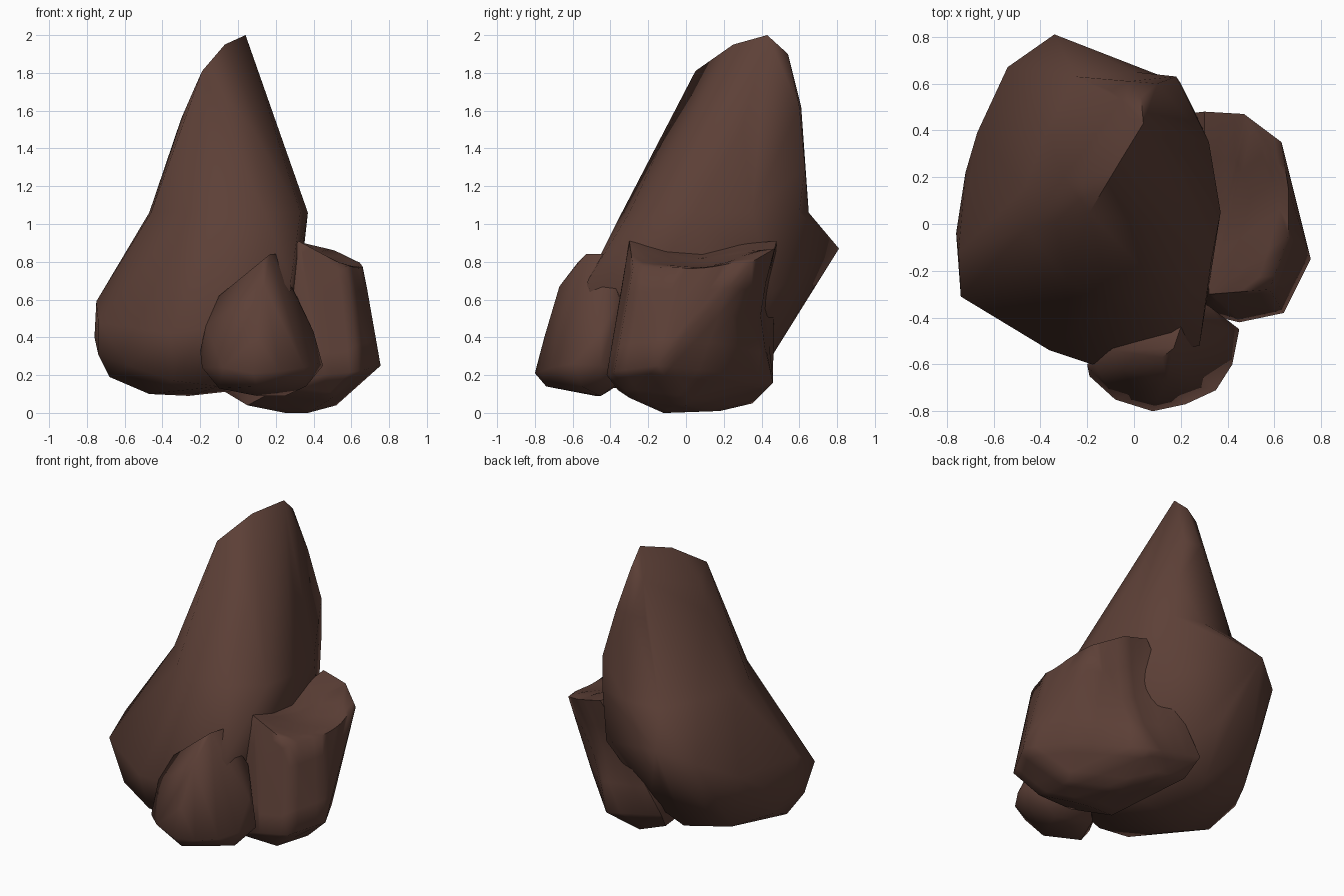
import bpy, bmesh, math
from mathutils import Vector

# One flat brown for the whole rock cluster
brown = bpy.data.materials.new("rock_brown")
brown.diffuse_color = (0.109, 0.051, 0.038, 1.0)


def rock(name, *groups, seam=None, dents=(), angle=62):
    """Build a boulder from stacked convex hulls; a shared planar ring at
    height `seam` is opened so the stacked parts weld into one skin.
    Each dent is (centre, push, radius) and hollows the surface softly."""
    bm = bmesh.new()
    for pts in groups:
        part = bmesh.new()
        for p in pts:
            part.verts.new(p)
        bmesh.ops.convex_hull(part, input=part.verts[:])
        loose = [v for v in part.verts if not v.link_faces]
        bmesh.ops.delete(part, geom=loose, context='VERTS')
        if seam is not None:
            caps = [f for f in part.faces
                    if all(abs(v.co.z - seam) < 1e-4 for v in f.verts)]
            bmesh.ops.delete(part, geom=caps, context='FACES')
        tmp = bpy.data.meshes.new("tmp")
        part.to_mesh(tmp)
        part.free()
        bm.from_mesh(tmp)
        bpy.data.meshes.remove(tmp)
    bmesh.ops.remove_doubles(bm, verts=bm.verts[:], dist=0.001)
    if dents:
        bmesh.ops.subdivide_edges(bm, edges=bm.edges[:], cuts=3, use_grid_fill=True)
        for centre, push, radius in dents:
            for v in bm.verts:
                k = max(0.0, 1 - ((v.co - Vector(centre)).length / radius) ** 2)
                v.co += Vector(push) * k
    bmesh.ops.recalc_face_normals(bm, faces=bm.faces[:])
    me = bpy.data.meshes.new(name)
    bm.to_mesh(me)
    bm.free()
    me.materials.append(brown)
    ob = bpy.data.objects.new(name, me)
    bpy.context.collection.objects.link(ob)
    bpy.ops.object.select_all(action='DESELECT')
    ob.select_set(True)
    bpy.context.view_layer.objects.active = ob
    bpy.ops.object.shade_smooth_by_angle(angle=math.radians(angle))
    return ob


# Tall leaning boulder: waist ring, spire above, bulky foot below
S = 1.06
waist = [(x, y, S) for x, y in (
    (0.37, 0.05), (0.33, -0.16), (0.14, -0.30), (-0.10, -0.34), (-0.28, -0.25),
    (-0.46, -0.02), (-0.47, 0.15), (-0.37, 0.40), (-0.25, 0.63), (0.0, 0.65),
    (0.20, 0.60), (0.32, 0.35))]
spire = [
    (0.04, 0.43, 2.0), (-0.07, 0.25, 1.95), (-0.19, 0.05, 1.81), (-0.23, 0.2, 1.72),
    (0.03, 0.54, 1.90), (-0.05, 0.53, 1.84), (-0.02, 0.61, 1.62), (0.10, 0.60, 1.62),
    (-0.10, 0.57, 1.6), (-0.30, 0.2, 1.56), (-0.24, -0.04, 1.52), (-0.39, 0.15, 1.25),
    (0.08, 0.0, 1.5), (0.18, 0.63, 1.3), (-0.14, 0.61, 1.33), (0.2, 0.3, 1.52)]
foot = [
    (-0.34, 0.81, 0.87), (-0.54, 0.67, 0.78), (-0.67, 0.39, 0.62), (-0.72, 0.22, 0.5),
    (-0.74, -0.31, 0.48), (-0.75, -0.12, 0.59), (-0.76, -0.04, 0.40), (-0.74, -0.20, 0.31),
    (-0.72, 0.1, 0.28), (-0.68, -0.1, 0.19), (-0.58, 0.35, 0.25), (-0.47, -0.1, 0.10),
    (-0.26, 0.0, 0.09), (-0.36, -0.54, 0.42), (-0.18, -0.60, 0.45), (-0.34, -0.46, 0.17),
    (-0.1, -0.45, 0.14), (0.28, -0.52, 0.70), (0.25, -0.45, 0.3), (0.1, 0.0, 0.13),
    (-0.25, 0.38, 0.18), (0.0, 0.38, 0.28), (-0.22, 0.57, 0.50), (0.27, 0.46, 0.64),
    (0.0, 0.62, 0.8), (0.33, 0.1, 0.7), (-0.58, -0.38, 0.25), (-0.5, 0.5, 0.4)]
rock("tall_boulder", waist + spire, waist + foot, seam=S)

# Blocky boulder on the right, hollowed on top and at the back
rock("side_boulder", [
    (0.32, -0.30, 0.91), (0.30, 0.48, 0.91), (0.47, 0.47, 0.87), (0.51, 0.40, 0.86),
    (0.63, 0.35, 0.80), (0.66, 0.15, 0.79), (0.66, -0.05, 0.79), (0.58, -0.28, 0.77),
    (0.40, -0.34, 0.66), (0.755, -0.15, 0.25), (0.64, -0.38, 0.22), (0.45, -0.42, 0.20),
    (0.60, 0.14, 0.22), (0.50, 0.31, 0.42), (0.27, 0.46, 0.16), (-0.14, 0.46, 0.25),
    (-0.10, 0.36, 0.13), (0.10, 0.35, 0.05), (0.25, 0.18, 0.01), (0.37, -0.12, 0.0),
    (0.25, -0.10, 0.0), (0.52, 0.0, 0.04), (0.50, -0.30, 0.08), (0.2, -0.36, 0.12),
    (0.05, -0.15, 0.04), (0.1, 0.0, 0.5)],
    dents=[((0.42, 0.03, 0.88), (0, 0, -0.07), 0.32),
           ((0.36, 0.46, 0.52), (0, -0.07, 0), 0.3)])

# Small rounded boulder in front
rock("front_boulder", [
    (0.20, -0.44, 0.84), (0.17, -0.53, 0.84), (0.12, -0.57, 0.80), (0.14, -0.67, 0.67),
    (-0.10, -0.54, 0.62), (-0.17, -0.60, 0.46), (-0.20, -0.60, 0.33), (-0.19, -0.65, 0.24),
    (-0.08, -0.75, 0.24), (0.08, -0.80, 0.21), (0.22, -0.77, 0.22), (0.10, -0.75, 0.40),
    (0.35, -0.71, 0.24), (0.42, -0.60, 0.26), (0.45, -0.45, 0.25), (0.40, -0.45, 0.43),
    (0.26, -0.46, 0.70), (0.32, -0.35, 0.6), (0.36, -0.55, 0.14), (0.10, -0.74, 0.14),
    (-0.10, -0.62, 0.13), (0.10, -0.48, 0.09), (0.25, -0.45, 0.09), (0.0, -0.40, 0.12),
    (0.1, -0.3, 0.6), (0.25, -0.3, 0.2)])
